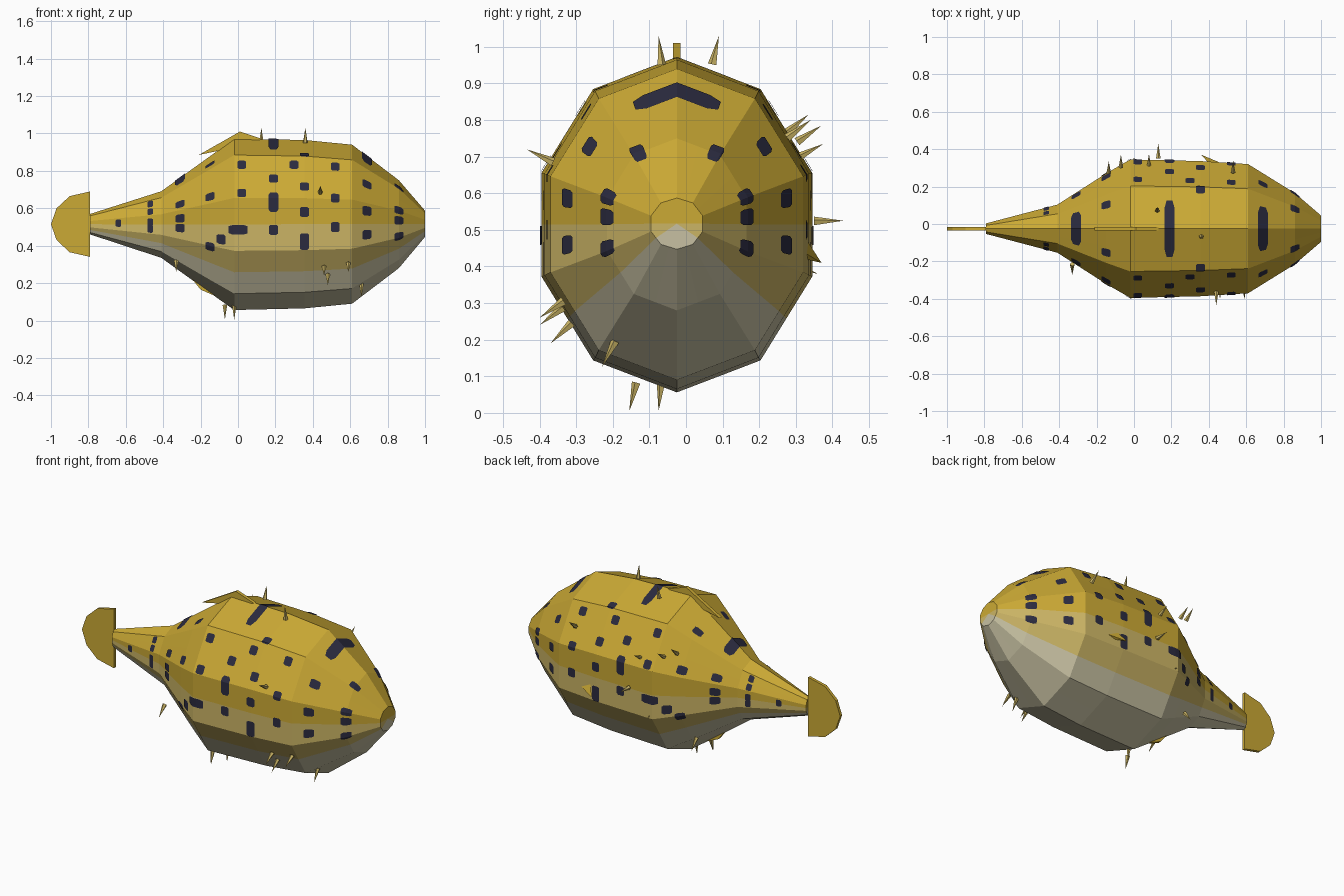
import bpy, bmesh
from math import sin, cos, pi, floor
from mathutils import Vector

if "Cube" in bpy.data.objects:
    bpy.data.objects.remove(bpy.data.objects["Cube"])


def make_material(name, color):
    mat = bpy.data.materials.new(name)
    mat.use_nodes = True
    mat.diffuse_color = (*color, 1)
    mat.node_tree.nodes["Principled BSDF"].inputs["Base Color"].default_value = (*color, 1)
    return mat


yellow = make_material("golden yellow", (0.60, 0.40, 0.035))
pale = make_material("pale yellow", (0.60, 0.46, 0.13))
cream = make_material("belly cream", (0.57, 0.53, 0.36))
navy = make_material("spot navy", (0.024, 0.024, 0.05))

SIDES = 10
MID_Y = -0.025
# Body rings: position along x, half width, half height, centre height
RINGS = [
    (-0.79, 0.03, 0.055, 0.515),
    (-0.41, 0.135, 0.178, 0.513),
    (-0.15, 0.31, 0.365, 0.513),
    (-0.02, 0.389, 0.458, 0.514),
    (0.355, 0.38, 0.45, 0.515),
    (0.61, 0.363, 0.425, 0.515),
    (0.86, 0.2, 0.235, 0.515),
    (1.0, 0.074, 0.07, 0.517),
]


def ring_at(x):
    for a, b in zip(RINGS, RINGS[1:]):
        if x <= b[0]:
            break
    f = (x - a[0]) / (b[0] - a[0])
    return [p + (q - p) * f for p, q in zip(a, b)][1:]


def skin(x, t, lift=0.0):
    """Point on the ten-sided body; t counts sides down from the top ridge."""
    ry, rz, zc = ring_at(x)
    k = floor(t)
    f = t - k
    a, b = 2 * pi * k / SIDES, 2 * pi * (k + 1) / SIDES
    s = sin(a) * (1 - f) + sin(b) * f
    c = cos(a) * (1 - f) + cos(b) * f
    return Vector((x, MID_Y + s * (ry + lift), zc + c * (rz + lift)))


def side_at_height(x, z):
    low, high = 0.0, SIDES / 2
    for _ in range(30):
        mid = (low + high) / 2
        if skin(x, mid).z > z:
            low = mid
        else:
            high = mid
    return low


def finish(bm, name, *mats):
    mesh = bpy.data.meshes.new(name)
    bm.to_mesh(mesh)
    bm.free()
    for mat in mats:
        mesh.materials.append(mat)
    obj = bpy.data.objects.new(name, mesh)
    bpy.context.collection.objects.link(obj)
    return obj


# Body: each side is halved so the colour bands can end mid-side
bm = bmesh.new()
count = SIDES * 2
loops = [[bm.verts.new(skin(r[0], j / 2)) for j in range(count)] for r in RINGS]


def band(j):
    m = min(j, count - 1 - j)
    return 0 if m < 5 else 1 if m < 7 else 2


for a, b in zip(loops, loops[1:]):
    for j in range(count):
        n = (j + 1) % count
        bm.faces.new((a[j], a[n], b[n], b[j])).material_index = band(j)
for r, loop in ((RINGS[0], loops[0]), (RINGS[-1], loops[-1])):
    hub = bm.verts.new((r[0], MID_Y, r[3]))
    for j in range(count):
        bm.faces.new((loop[j], loop[(j + 1) % count], hub)).material_index = band(j)
bmesh.ops.recalc_face_normals(bm, faces=bm.faces)
finish(bm, "body", yellow, pale, cream)


# Spots: thin rounded patches that follow the body
def add_spot(bm, x, t, half_w, half_t, sign=1):
    steps = sorted({t + half_t * i / 4 for i in range(-4, 5)}
                   | {float(k) for k in range(-1, 6) if abs(k - t) < half_t})
    rows = []
    for s in steps:
        w = half_w * (0.6 if s in (steps[0], steps[-1]) else 1)
        rows.append([bm.verts.new(skin(x + w * i / 2, s * sign, 0.004)) for i in range(-2, 3)])
    for a, b in zip(rows, rows[1:]):
        for i in range(4):
            quad = (a[i], a[i + 1], b[i + 1], b[i])
            bm.faces.new(quad if sign < 0 else quad[::-1])


# Spot heights for each column along the body
COLUMNS = {
    -0.64: (0.52,),
    -0.47: (0.62, 0.58, 0.525, 0.49),
    -0.31: (0.62, 0.545, 0.495),
    -0.15: (0.83, 0.66, 0.395),
    -0.09: (0.435,),
    0.02: (0.83, 0.68),
    0.19: (0.757, 0.485),
    0.3: (0.83,),
    0.355: (0.885, 0.715, 0.58, 0.44, 0.405),
    0.52: (0.82, 0.655, 0.5),
    0.69: (0.725, 0.585, 0.46),
    0.86: (0.71, 0.59, 0.535, 0.45),
}
bm = bmesh.new()
for sign in (-1, 1):
    for x, heights in COLUMNS.items():
        radius = ring_at(x)[1]
        size = 0.016 + 0.024 * radius
        half_w = 0.015 if x < -0.4 else 0.024
        for z in heights:
            add_spot(bm, x, side_at_height(x, z), half_w, size / (0.62 * radius), sign)
    add_spot(bm, 0.19, side_at_height(0.19, 0.635), 0.026, 0.2, sign)
    add_spot(bm, 0, side_at_height(0, 0.485), 0.05, 0.09, sign)
# Saddle bars across the back
for x, half_y in ((-0.31, 0.085), (0.19, 0.15), (0.69, 0.115)):
    add_spot(bm, x, 0, 0.026, half_y / (ring_at(x)[0] * sin(2 * pi / SIDES)))
finish(bm, "spots", navy)


# Fins: flat plates on the middle plane
def add_plate(name, outline, thickness):
    bm = bmesh.new()
    face = bm.faces.new([bm.verts.new((x, MID_Y - thickness / 2, z)) for x, z in outline])
    out = bmesh.ops.extrude_face_region(bm, geom=[face])
    moved = [v for v in out["geom"] if isinstance(v, bmesh.types.BMVert)]
    bmesh.ops.translate(bm, verts=moved, vec=(0, thickness, 0))
    bmesh.ops.recalc_face_normals(bm, faces=bm.faces)
    return finish(bm, name, yellow)


add_plate("tail_fin", [(-0.79, 0.69), (-0.9, 0.665), (-0.97, 0.6), (-1, 0.515),
                       (-0.97, 0.43), (-0.9, 0.365), (-0.79, 0.34)], 0.018)
add_plate("dorsal_fin", [(-0.21, 0.885), (0.01, 1.01), (0.13, 0.97), (0, 0.93)], 0.02)
add_plate("anal_fin", [(-0.26, 0.24), (-0.2, 0.165), (-0.05, 0.1), (-0.05, 0.2)], 0.02)

# Small side fin on the left
bm = bmesh.new()
base = [bm.verts.new(p) for p in ((0.4, 0.325, 0.48), (0.48, 0.32, 0.44), (0.42, 0.325, 0.42))]
tip = bm.verts.new((0.36, 0.37, 0.41))
bm.faces.new(base)
for i in range(3):
    bm.faces.new((base[i], base[(i + 1) % 3], tip))
bmesh.ops.recalc_face_normals(bm, faces=bm.faces)
finish(bm, "side_fin", yellow)

# Spikes: slim cones pointing away from the body axis, placed by their tips
TIPS = [
    (0.125, 0.09, 1.03), (0.36, -0.075, 1.03),
    (-0.135, 0.335, 0.815), (-0.07, 0.37, 0.785), (0.08, 0.375, 0.735), (0.53, 0.34, 0.8),
    (0.13, 0.43, 0.525), (0, 0.36, 0.38), (-0.2, 0.235, 0.19),
    (0.44, -0.435, 0.72), (0.46, -0.4, 0.24), (0.48, -0.37, 0.19), (0.59, -0.4, 0.26),
    (0.66, -0.23, 0.125), (-0.33, -0.27, 0.26),
    (-0.07, -0.155, 0.005), (-0.02, -0.075, 0.005),
]
bm = bmesh.new()
for point in TIPS:
    point = Vector(point)
    axis = (point - Vector((point.x, MID_Y, 0.515))).normalized()
    turn = axis.to_track_quat("Z", "Y").to_matrix().to_4x4()
    turn.translation = point - axis * 0.04
    bmesh.ops.create_cone(bm, cap_ends=True, segments=5, radius1=0.013, radius2=0,
                          depth=0.08, matrix=turn)
finish(bm, "spikes", pale)
